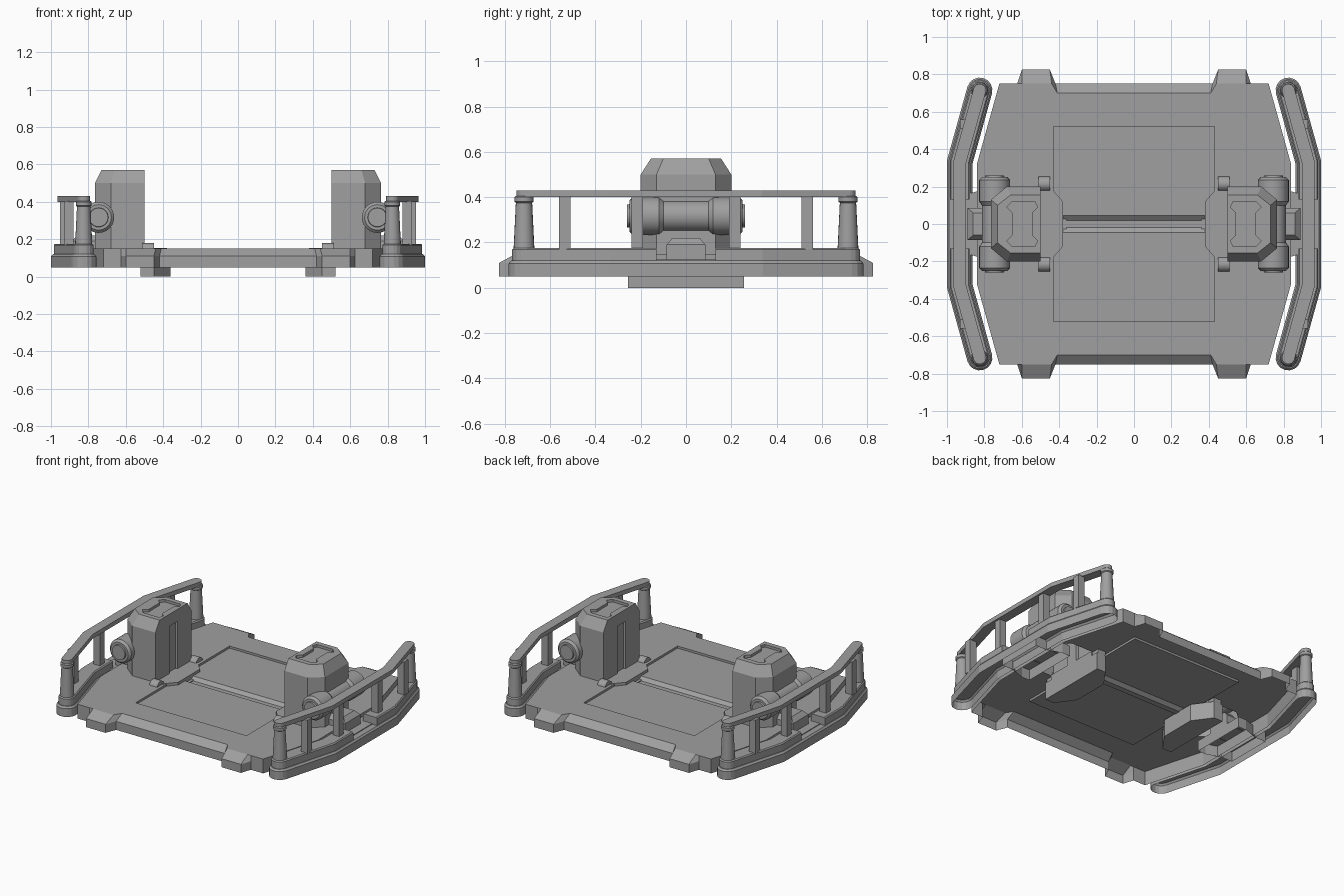
import bpy, bmesh, math
from mathutils import Vector

cube = bpy.data.objects.get("Cube")
if cube:
    bpy.data.objects.remove(cube)

grey = bpy.data.materials.new("plain_grey")
grey.use_nodes = True
COLOUR = (0.35, 0.35, 0.35, 1)
grey.diffuse_color = COLOUR
grey.node_tree.nodes["Principled BSDF"].inputs["Base Color"].default_value = COLOUR


def finish(name, bm, mirror="", smooth=False):
    """Turn a bmesh into an object, mirrored over the given axes."""
    mesh = bpy.data.meshes.new(name)
    bm.to_mesh(mesh)
    bm.free()
    mesh.materials.append(grey)
    obj = bpy.data.objects.new(name, mesh)
    bpy.context.collection.objects.link(obj)
    if mirror:
        mod = obj.modifiers.new("mirror", 'MIRROR')
        mod.use_axis = ["x" in mirror, "y" in mirror, False]
        mod.use_mirror_merge = False
    if smooth:
        bpy.ops.object.select_all(action='DESELECT')
        obj.select_set(True)
        bpy.context.view_layer.objects.active = obj
        bpy.ops.object.shade_smooth_by_angle(angle=math.radians(35))
    return obj


def skin(bm, loops, top=True, bottom=False):
    """Join closed loops of equal length with side faces and end caps."""
    rows = [[bm.verts.new(p) for p in loop] for loop in loops]
    for a, b in zip(rows, rows[1:]):
        for i in range(len(a)):
            j = (i + 1) % len(a)
            bm.faces.new((a[i], a[j], b[j], b[i]))
    if top:
        bm.faces.new(rows[-1])
    if bottom:
        bm.faces.new(rows[0][::-1])
    return rows


def at(plan, z):
    return [(x, y, z) for x, y in plan]


def solid(name, plans, mirror="", bottom=False, smooth=False):
    """Stack (plan, height) pairs into one shell."""
    bm = bmesh.new()
    skin(bm, [at(p, z) for p, z in plans], True, bottom)
    return finish(name, bm, mirror, smooth)


def flip_y(half):
    """Complete a plan that is symmetric front to back."""
    return half + [(x, -y) for x, y in reversed(half)]


def rect(x0, x1, y0, y1):
    return [(x0, y0), (x1, y0), (x1, y1), (x0, y1)]


def ribbon(path, r, round_start=True):
    """Plan outline of a mitred strip with rounded ends."""
    pts = [Vector(p) for p in path]
    dirs = [(b - a).normalized() for a, b in zip(pts, pts[1:])]
    left, right = [], []
    for i, p in enumerate(pts):
        d0, d1 = dirs[max(i - 1, 0)], dirs[min(i, len(dirs) - 1)]
        n0, n1 = Vector((-d0.y, d0.x)), Vector((-d1.y, d1.x))
        n = (n0 + n1) / (1 + n0.dot(n1))
        left.append(p + n * r)
        right.append(p - n * r)

    def arc(c, d):
        a = math.atan2(d.y, d.x)
        return [c + r * Vector((math.cos(a + t * math.pi / 8), math.sin(a + t * math.pi / 8)))
                for t in range(-3, 4)]
    out = right + arc(pts[-1], dirs[-1]) + left[::-1]
    if round_start:
        out += arc(pts[0], -dirs[0])
    return [tuple(p) for p in out]


def lathe(name, profile, place, mirror, steps=24):
    """Revolve (radius, height) pairs; place maps ring coordinates to space."""
    bm = bmesh.new()
    loops = [[place(r * math.cos(k * math.tau / steps), r * math.sin(k * math.tau / steps), h)
              for k in range(steps)] for r, h in profile]
    skin(bm, loops, True, True)
    bmesh.ops.recalc_face_normals(bm, faces=bm.faces)
    return finish(name, bm, mirror, True)


BASE, DECK = 0.05, 0.15
tower_plan = flip_y([(0.765, -0.13), (0.68, -0.2), (0.5, -0.2)])[::-1]
tower_top = flip_y([(0.73, -0.1), (0.66, -0.155), (0.5, -0.155)])[::-1]

# Deck shell, open underneath, with four tabs and bevelled end edges
outer_q = [(0.84, 0.32), (0.72, 0.75), (0.625, 0.75), (0.6, 0.825), (0.45, 0.825), (0.42, 0.75)]
upper_q = [(0.84, 0.32), (0.72, 0.75), (0.625, 0.75), (0.6, 0.75), (0.44, 0.75), (0.41, 0.7)]


def full(q):
    back = q + [(-x, y) for x, y in reversed(q)]
    return back + [(-x, -y) for x, y in back]


bm = bmesh.new()
rows = skin(bm, [at(full(outer_q), BASE), at(full(outer_q), 0.11), at(full(upper_q), DECK)], False)
rims = [rows[-1]]
holes = [rect(-0.43, 0.43, -0.52, 0.52), tower_plan, [(-x, y) for x, y in tower_plan]]
for plan in holes:
    rims.append([bm.verts.new(p) for p in at(plan, DECK)])
edges = []
for rim in rims:
    for a, b in zip(rim, rim[1:] + rim[:1]):
        edges.append(bm.edges.get((a, b)) or bm.edges.new((a, b)))
bmesh.ops.triangle_fill(bm, edges=edges, use_beauty=True, normal=(0, 0, 1))
finish("deck", bm)

# Sunken floor panel with a channel across the middle
half = [(-0.52, DECK), (-0.52, 0.135), (-0.045, 0.135), (-0.02, 0.115)]
profile = half + [(-y, z) for y, z in reversed(half)]
bm = bmesh.new()
ends = [[bm.verts.new((x, y, z)) for y, z in profile] for x in (-0.43, 0.43)]
for i in range(len(profile) - 1):
    bm.faces.new((ends[0][i], ends[1][i], ends[1][i + 1], ends[0][i + 1]))
bm.faces.new(ends[0])
bm.faces.new(ends[1][::-1])
finish("floor_panel", bm)

# Towers with a sunken lid and a slot on the inner face
lid = [(0.53, -0.12), (0.65, -0.12), (0.68, -0.09), (0.65, -0.06), (0.65, 0.06), (0.68, 0.09),
       (0.65, 0.12), (0.53, 0.12), (0.515, 0.09), (0.545, 0.06), (0.545, -0.06), (0.515, -0.09)]
bm = bmesh.new()
body = skin(bm, [at(tower_plan, DECK), at(tower_plan, 0.5), at(tower_top, 0.57)], False)
dish = skin(bm, [at(lid, 0.552), at(lid, 0.57)], False, True)
bm.faces.ensure_lookup_table()
rim_edges = []
for rim in (body[-1], dish[-1]):
    rim_edges += [bm.edges.get((a, b)) for a, b in zip(rim, rim[1:] + rim[:1])]
bmesh.ops.triangle_fill(bm, edges=rim_edges, use_beauty=True, normal=(0, 0, 1))
for f in bm.faces:
    c = f.calc_center_median()
    if f.normal.z == 0 and abs(c.x - 0.5) < 0.001 and c.z < 0.5:
        inner = f
bmesh.ops.inset_region(bm, faces=[inner], thickness=0.02, depth=0)
bmesh.ops.scale(bm, vec=(1, 0.25, 1), verts=inner.verts[:])
bmesh.ops.inset_region(bm, faces=[inner], thickness=0.003, depth=-0.015)
finish("towers", bm, "x")

# Tower feet reaching below the deck, with small round clips
foot = flip_y([(0.52, 0.255), (0.45, 0.255), (0.36, 0.13)])
plate = flip_y([(0.52, 0.2), (0.45, 0.2), (0.38, 0.12)])
solid("tower_feet", [(foot, 0), (foot, 0.12), (plate, 0.12), (plate, DECK + 0.004)], "x", True)
lathe("foot_clips", [(0.04, 0.45), (0.04, 0.51)],
      lambda a, b, h: (h, 0.215 + a, 0.14 + b), "xy", 16)

# Round drums through the outer side of the towers
drum = [(0.05, 0.26), (0.052, 0.25), (0.068, 0.25), (0.083, 0.235), (0.083, 0.12), (0.068, 0.1)]
drum += [(r, -h) for r, h in reversed(drum)]
lathe("tower_drums", drum, lambda a, b, h: (0.745 + a, h, 0.317 + b), "x")

# Arms from the towers to the side beams
solid("arm_floors", [(flip_y([(0.7, 0.2), (0.76, 0.2), (0.87, 0.165), (0.95, 0.165)])[::-1], z)
                     for z in (BASE, 0.125)], "x")
solid("arm_blocks", [(rect(0.7, 0.89, -0.085, 0.085), 0.12), (rect(0.7, 0.89, -0.085, 0.085), 0.19),
                     (rect(0.7, 0.86, -0.06, 0.06), 0.22)], "x")

# Side beams in two tiers
bend = [(0.932, 0.33), (0.825, 0.715)]
path = [(x, -y) for x, y in reversed(bend)] + bend
solid("beam_lower", [(ribbon(path, 0.068), BASE), (ribbon(path, 0.068), 0.108),
                     (ribbon(path, 0.058), 0.12)], "x")
tier = [(0.932, 0.13)] + bend
solid("beam_upper", [(ribbon(tier, 0.053, False), 0.12), (ribbon(tier, 0.053, False), 0.168),
                     (ribbon(tier, 0.046, False), 0.175)], "xy")

# Handrails and their posts
solid("handrails", [(ribbon(path, 0.034), 0.4), (ribbon(path, 0.034), 0.43)], "x", True)
lathe("end_posts", [(0.046, 0.17), (0.036, 0.375), (0.042, 0.38), (0.042, 0.4), (0.036, 0.405)],
      lambda a, b, h: (0.825 + a, 0.715 + b, h), "xy", 20)
for name, x, y in (("outer_posts", 0.905, 0.535), ("inner_posts", 0.928, 0.215)):
    bar = rect(x - 0.025, x + 0.025, y - 0.025, y + 0.025)
    solid(name, [(bar, 0.17), (bar, 0.405)], "xy")
